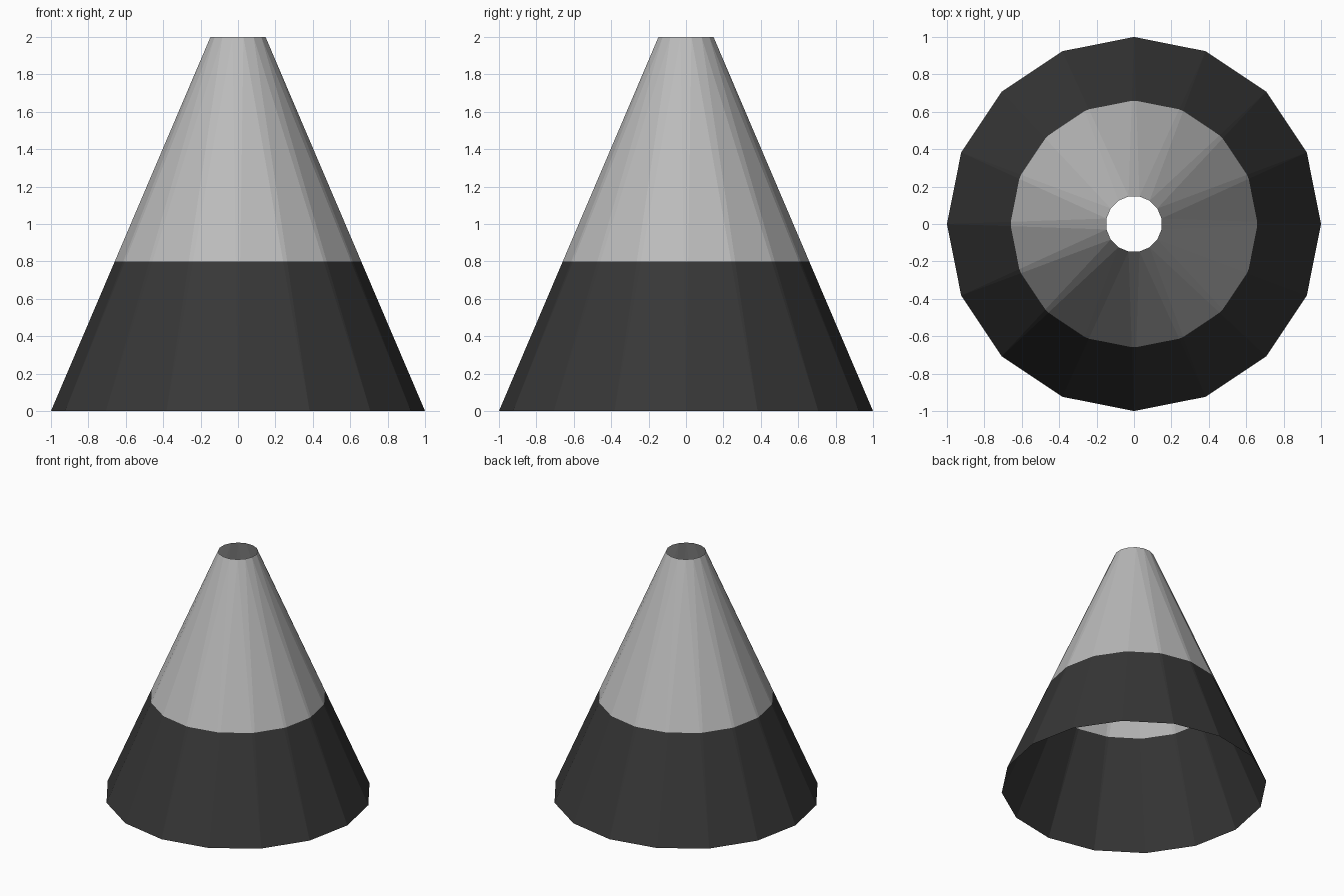
import bpy, bmesh
from math import pi, sin, cos
from mathutils import Vector

if "Cube" in bpy.data.objects:
    bpy.data.objects.remove(bpy.data.objects["Cube"])

SIDES = 16
BASE_R, TOP_R, HEIGHT, BAND_Z = 1.0, 0.15, 2.0, 0.8


def material(name, value):
    mat = bpy.data.materials.new(name)
    mat.diffuse_color = (value, value, value, 1)
    mat.use_nodes = True
    mat.node_tree.nodes["Principled BSDF"].inputs["Base Color"].default_value = mat.diffuse_color
    return mat


def ring(bm, radius, z, offset):
    step = 2 * pi / SIDES
    return [bm.verts.new((radius * cos((i + offset) * step),
                          radius * sin((i + offset) * step), z))
            for i in range(SIDES)]


# Open tapered shell: the top rim is turned half a step from the base
bm = bmesh.new()
base = ring(bm, BASE_R, 0, 0)
top = ring(bm, TOP_R, HEIGHT, 0.5)
for i in range(SIDES):
    j = (i + 1) % SIDES
    bm.faces.new((base[i], base[j], top[i]))
    bm.faces.new((base[j], top[j], top[i]))

# Cut at the colour line, dark below and light above
bmesh.ops.bisect_plane(bm, geom=bm.verts[:] + bm.edges[:] + bm.faces[:],
                       plane_co=Vector((0, 0, BAND_Z)),
                       plane_no=Vector((0, 0, 1)))
for face in bm.faces:
    face.material_index = 1 if face.calc_center_median().z < BAND_Z else 0
    face.smooth = False

mesh = bpy.data.meshes.new("cone_shell")
bm.to_mesh(mesh)
bm.free()
mesh.materials.append(material("light grey", 0.5))
mesh.materials.append(material("dark grey", 0.038))
shell = bpy.data.objects.new("cone_shell", mesh)
bpy.context.collection.objects.link(shell)
